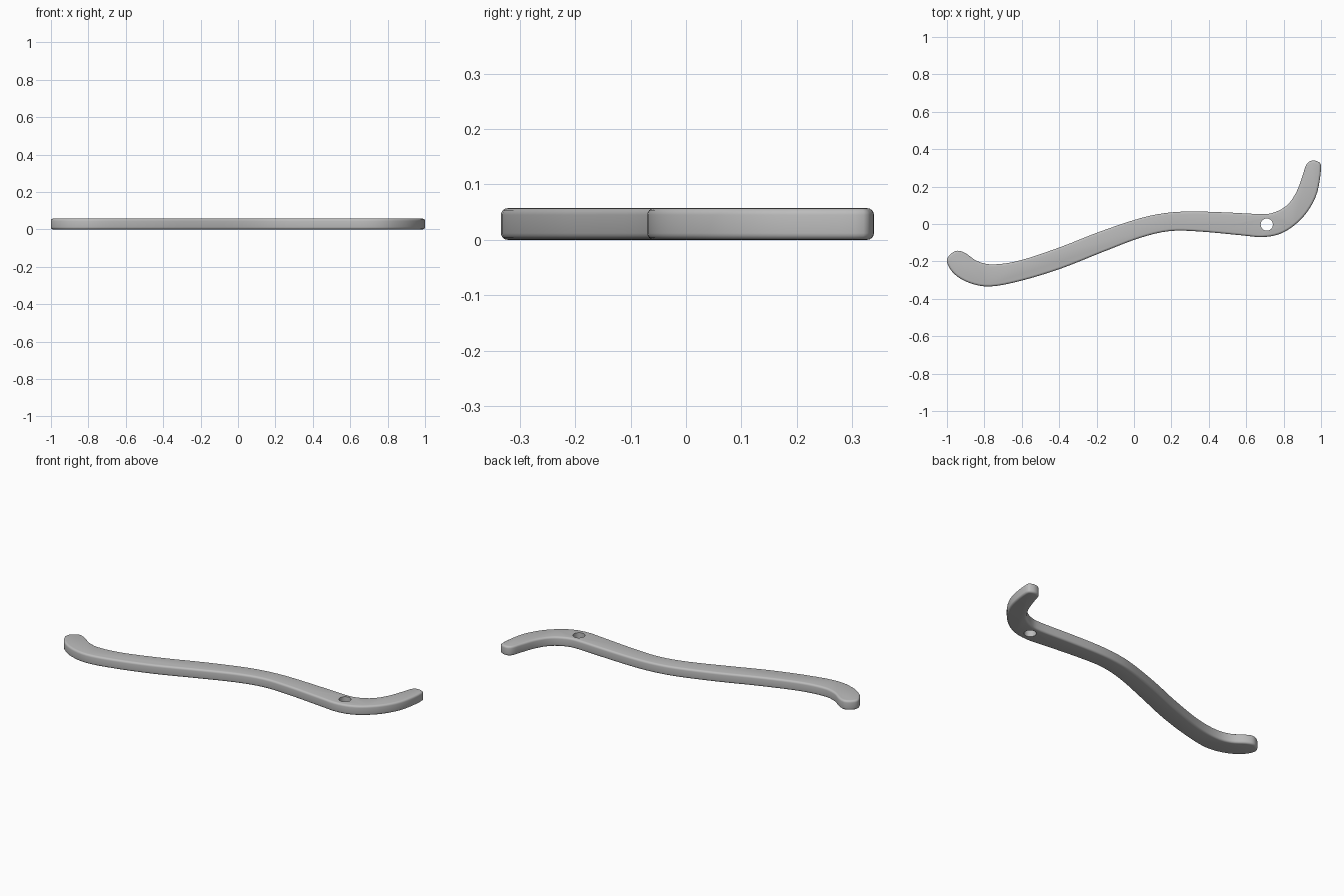
import bpy
import bmesh
import math
from mathutils import Vector

THICKNESS = 0.057
ROUNDING = 0.012

default_cube = bpy.data.objects.get("Cube")
if default_cube:
    bpy.data.objects.remove(default_cube, do_unlink=True)


def make_material(name, colour):
    material = bpy.data.materials.new(name)
    material.use_nodes = True
    material.diffuse_color = colour
    shader = material.node_tree.nodes["Principled BSDF"]
    shader.inputs["Base Color"].default_value = colour
    return material


def smooth_closed(points, steps):
    """Closed Catmull-Rom curve through the given outline points."""
    points = [Vector(p) for p in points]
    count = len(points)
    result = []
    for i in range(count):
        before, start, end, after = (points[(i + k) % count] for k in (-1, 0, 1, 2))
        for step in range(steps):
            t = step / steps
            result.append(0.5 * (2 * start + (end - before) * t
                          + (2 * before - 5 * start + 4 * end - after) * t ** 2
                          + (3 * start - before - 3 * end + after) * t ** 3))
    return result


def object_from_bmesh(name, bm):
    mesh = bpy.data.meshes.new(name)
    bm.to_mesh(mesh)
    bm.free()
    obj = bpy.data.objects.new(name, mesh)
    bpy.context.collection.objects.link(obj)
    return obj


# Outline of the lever: upper edge from left tip to right tip, then back below
upper_edge = [(-1, -.205), (-.985, -.165), (-.945, -.143), (-.9, -.157),
              (-.835, -.2), (-.75, -.216), (-.61, -.195), (-.395, -.124),
              (-.18, -.04), (.03, .03), (.165, .058), (.3, .067), (.49, .062),
              (.685, .053), (.755, .064), (.82, .102), (.868, .17),
              (.9, .255), (.92, .315), (.945, .337)]
lower_edge = [(.98, .335), (1, .305), (.98, .17), (.93, .07), (.86, -.005),
              (.78, -.053), (.685, -.07), (.57, -.06), (.35, -.04),
              (.19, -.038), (.03, -.075), (-.18, -.155), (-.395, -.24),
              (-.61, -.305), (-.77, -.334), (-.88, -.315), (-.96, -.268)]

# Lever body: extruded outline with rounded rims
bm = bmesh.new()
outline = smooth_closed(upper_edge + lower_edge, 4)
bottom = bm.faces.new([bm.verts.new((p.x, p.y, 0)) for p in outline])
extruded = bmesh.ops.extrude_face_region(bm, geom=[bottom], use_keep_orig=True)
top_verts = [g for g in extruded["geom"] if isinstance(g, bmesh.types.BMVert)]
bmesh.ops.translate(bm, verts=top_verts, vec=(0, 0, THICKNESS))
bmesh.ops.recalc_face_normals(bm, faces=bm.faces)
rims = [e for e in bm.edges if abs(e.verts[0].co.z - e.verts[1].co.z) < 1e-5]
bmesh.ops.bevel(bm, geom=rims, offset=ROUNDING, segments=4, profile=0.5,
                affect="EDGES")
lever = object_from_bmesh("curved_lever", bm)
lever.data.materials.append(make_material("plain grey", (0.5, 0.5, 0.5, 1)))

# Pivot hole: cutter cylinder through the body
bm = bmesh.new()
bmesh.ops.create_cone(bm, cap_ends=True, segments=16, radius1=0.033,
                      radius2=0.033, depth=0.3)
cutter = object_from_bmesh("pivot_hole_cutter", bm)
cutter.location = (0.71, -0.003, THICKNESS / 2)
cutter.hide_render = True
cut = lever.modifiers.new("pivot_hole", "BOOLEAN")
cut.operation = "DIFFERENCE"
cut.solver = "EXACT"
cut.object = cutter

# Bake the hole, then shade smooth with a crisp hole edge
bpy.ops.object.select_all(action="DESELECT")
bpy.context.view_layer.objects.active = lever
lever.select_set(True)
bpy.ops.object.modifier_apply(modifier=cut.name)
bpy.data.objects.remove(cutter, do_unlink=True)
bpy.ops.object.shade_smooth_by_angle(angle=math.radians(35))
